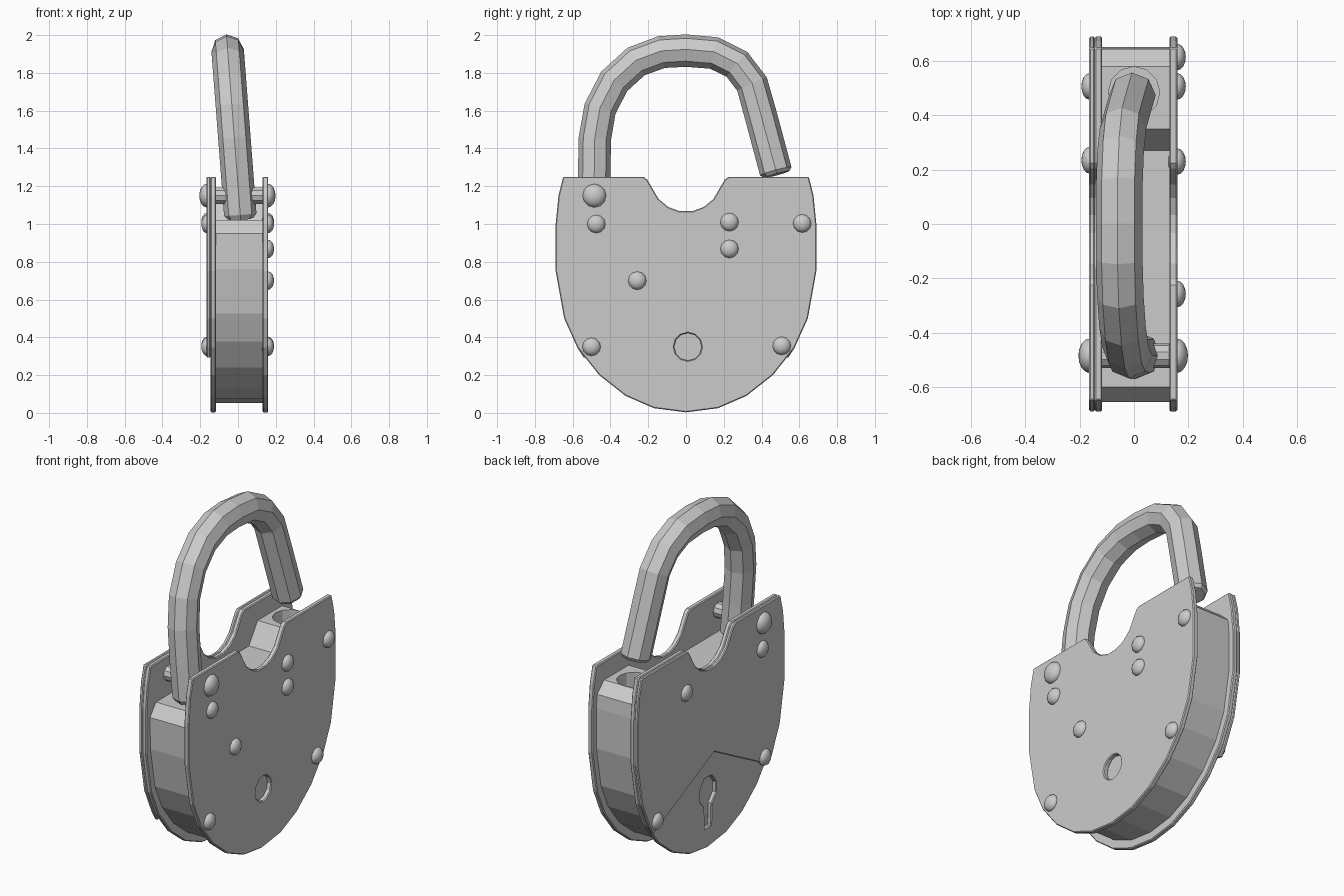
import bpy, bmesh, math
from mathutils import Vector

if "Cube" in bpy.data.objects:
    bpy.data.objects.remove(bpy.data.objects["Cube"])


def make_object(name, bm, smooth=False):
    bmesh.ops.recalc_face_normals(bm, faces=bm.faces)
    for f in bm.faces:
        f.smooth = smooth
    me = bpy.data.meshes.new(name)
    bm.to_mesh(me)
    bm.free()
    ob = bpy.data.objects.new(name, me)
    bpy.context.collection.objects.link(ob)
    return ob


def prism(name, profile, x0, x1):
    """Extrude a (y, z) outline along x."""
    bm = bmesh.new()
    face = bm.faces.new([bm.verts.new((x0, y, z)) for y, z in profile])
    ext = bmesh.ops.extrude_face_region(bm, geom=[face])
    verts = [v for v in ext["geom"] if isinstance(v, bmesh.types.BMVert)]
    bmesh.ops.translate(bm, verts=verts, vec=(x1 - x0, 0, 0))
    return make_object(name, bm)


def circle(y, z, r, n):
    return [(y + r * math.cos(2 * math.pi * i / n), z + r * math.sin(2 * math.pi * i / n)) for i in range(n)]


def cut(ob, cutter):
    m = ob.modifiers.new("cut", 'BOOLEAN')
    m.operation = 'DIFFERENCE'
    m.solver = 'EXACT'
    m.object = cutter
    cutter.hide_render = True
    cutter.hide_set(True)


def soften(ob, w=0.005):
    m = ob.modifiers.new("edge", 'BEVEL')
    m.width = w
    m.segments = 1
    m.limit_method = 'ANGLE'
    m.angle_limit = math.radians(50)


# Shared outlines: half of the rim, and the round notch in the top edge
upper = [(0.65, 1.25), (0.675, 1.15), (0.69, 1.0), (0.69, 0.75), (0.645, 0.5), (0.575, 0.345)]
lower = [(0.46, 0.2), (0.32, 0.09), (0.17, 0.025), (0, 0.003)]
notch = [(-0.225, 1.25), (-0.205, 1.235)]
notch += [(0.19 * math.cos(a), 1.255 + 0.19 * math.sin(a))
          for a in [math.radians(180 + 20 * i) for i in range(1, 9)]]
notch += [(0.205, 1.235), (0.225, 1.25)]


def mirror(pts):
    return [(-y, z) for y, z in reversed(pts)]


plate_outline = notch + upper + lower + mirror(lower[:-1]) + mirror(upper)
cover_outline = notch + upper + [(0.54, 0.29), (-0.03, 0.56), (-0.54, 0.29)] + mirror(upper)

# Side plates with their key openings, and the extra cover
right_plate = prism("right_plate", plate_outline, 0.13, 0.16)
cut(right_plate, prism("round_hole_cutter", circle(0.01, 0.35, 0.073, 12), 0.1, 0.2))
soften(right_plate)

left_plate = prism("left_plate", plate_outline, -0.145, -0.117)
keyhole = [(-0.028, 0.12), (0.028, 0.12), (0.032, 0.25), (0.075, 0.3), (0.075, 0.36),
           (0.035, 0.415), (-0.035, 0.415), (-0.075, 0.36), (-0.075, 0.3), (-0.032, 0.25)]
cut(left_plate, prism("keyhole_cutter", keyhole, -0.2, -0.1))
soften(left_plate)

soften(prism("cover_plate", cover_outline, -0.166, -0.145))

# Inner body with a stepped top and a socket for the free shackle end
body_outline = [(y * 0.945, 0.05 + z * 0.95) for y, z in upper[2:] + lower + mirror(lower[:-1]) + mirror(upper[3:])]
body_outline += [(-0.655, 0.95), (-0.6, 1.02), (0.27, 1.02), (0.35, 1.14), (0.58, 1.14), (0.645, 1.08)]
body = prism("lock_body", body_outline, -0.12, 0.132)
bm = bmesh.new()
bmesh.ops.create_cone(bm, cap_ends=True, segments=12, radius1=0.095, radius2=0.095, depth=0.5)
bmesh.ops.translate(bm, verts=bm.verts, vec=(0.0, 0.485, 1.1))
cut(body, make_object("socket_cutter", bm))

# Shackle: octagonal tube swept along a bent, tilted path
path = [(-0.48, 1.03), (-0.483, 1.05), (-0.486, 1.25), (-0.483, 1.45), (-0.455, 1.61), (-0.38, 1.755),
        (-0.265, 1.86), (-0.13, 1.91), (0.0, 1.918), (0.15, 1.905), (0.27, 1.845), (0.35, 1.74),
        (0.40, 1.56), (0.475, 1.28), (0.48, 1.262)]
pts = [Vector((0.012 - 0.077 * (z - 1.05), y, z)) for y, z in path]
side = Vector((1, 0, 0.077)).normalized()
bm = bmesh.new()
rings = []
for i, p in enumerate(pts):
    t = (pts[min(i + 1, len(pts) - 1)] - pts[max(i - 1, 0)]).normalized()
    n = side.cross(t).normalized()
    r = 0.07 if i in (0, len(pts) - 1) else 0.086
    rings.append([bm.verts.new(p + r * (math.cos(k * math.pi / 4) * n + math.sin(k * math.pi / 4) * side))
                  for k in range(8)])
for a, b in zip(rings, rings[1:]):
    for k in range(8):
        bm.faces.new((a[k], a[(k + 1) % 8], b[(k + 1) % 8], b[k]))
bm.faces.new(rings[0])
bm.faces.new(rings[-1])
make_object("shackle", bm)

# Hinge pin through the shackle
prism("hinge_pin", circle(-0.485, 1.15, 0.045, 10), -0.15, 0.15)


# Domed rivet heads on both sides
def rivet(name, x, y, z, r, h):
    bm = bmesh.new()
    bmesh.ops.create_uvsphere(bm, u_segments=12, v_segments=8, radius=1)
    for v in bm.verts:
        v.co = Vector((x + v.co.z * h, y + v.co.x * r, z + v.co.y * r))
    make_object(name, bm, smooth=True)


right_rivets = [(-0.475, 1.0), (0.23, 1.01), (0.23, 0.868), (0.615, 1.003),
                (-0.258, 0.7), (-0.5, 0.35), (0.507, 0.355)]
left_rivets = [(-0.475, 1.0), (0.235, 1.01), (-0.5, 0.35), (0.507, 0.355)]
for i, (y, z) in enumerate(right_rivets):
    rivet(f"right_rivet_{i + 1}", 0.158, y, z, 0.049, 0.033)
for i, (y, z) in enumerate(left_rivets):
    rivet(f"left_rivet_{i + 1}", -0.164, y, z, 0.049, 0.03)
rivet("right_hinge_rivet", 0.158, -0.485, 1.15, 0.063, 0.041)
rivet("left_hinge_rivet", -0.164, -0.485, 1.15, 0.063, 0.041)
